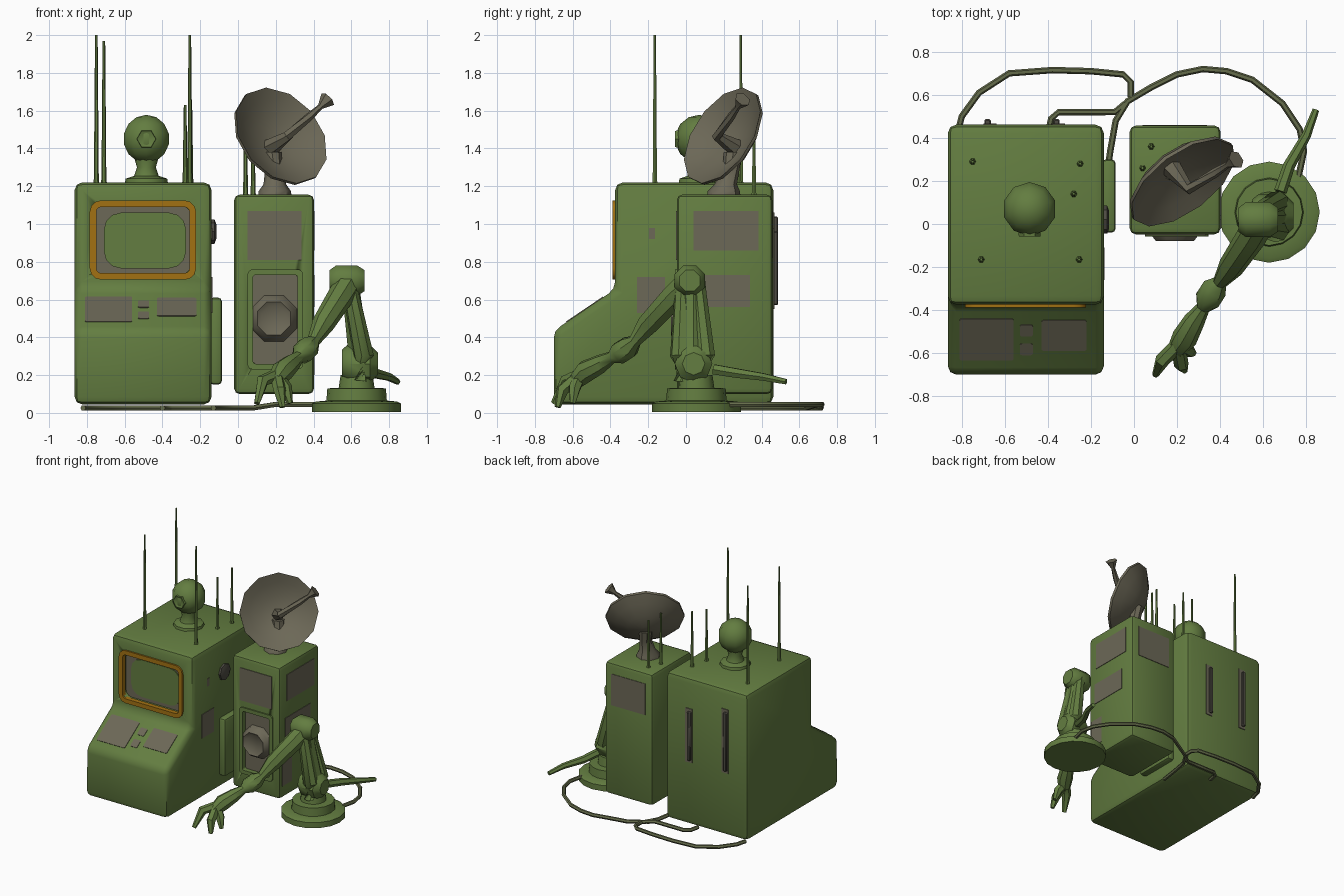
import bpy, bmesh, math
from mathutils import Vector, Matrix

def material(name, rgb):
    m = bpy.data.materials.new(name)
    m.diffuse_color = (*rgb, 1)
    return m

GREEN = material("olive green", (0.125, 0.205, 0.052))
GREY = material("warm grey", (0.150, 0.138, 0.095))
CABLE = material("drab olive", (0.130, 0.150, 0.070))
ORANGE = material("screen orange", (0.36, 0.165, 0.006))
DARK = material("dark grey", (0.075, 0.07, 0.055))

def finish(name, bm, mat, angle=40):
    bmesh.ops.recalc_face_normals(bm, faces=bm.faces)
    me = bpy.data.meshes.new(name)
    bm.to_mesh(me)
    bm.free()
    ob = bpy.data.objects.new(name, me)
    bpy.context.collection.objects.link(ob)
    me.materials.append(mat)
    bpy.ops.object.select_all(action='DESELECT')
    ob.select_set(True)
    bpy.context.view_layer.objects.active = ob
    bpy.ops.object.shade_smooth_by_angle(angle=math.radians(angle))
    return ob

def limb(name, pts, mat, sides=8, axis=None, angle=40, spin=0.0):
    """Rings of given radius swept through (x, y, z, r) points."""
    bm = bmesh.new()
    P = [Vector(p[:3]) for p in pts]
    rings = []
    for i, p in enumerate(P):
        t = Vector(axis) if axis else P[min(i + 1, len(P) - 1)] - P[max(i - 1, 0)]
        q = t.to_track_quat('Z', 'Y')
        rings.append([bm.verts.new(p + q @ Vector((pts[i][3] * math.cos(a), pts[i][3] * math.sin(a), 0)))
                      for a in (spin + math.tau * k / sides for k in range(sides))])
    for a, b in zip(rings, rings[1:]):
        for k in range(sides):
            bm.faces.new((a[k], a[(k + 1) % sides], b[(k + 1) % sides], b[k]))
    bm.faces.new(rings[0])
    bm.faces.new(rings[-1])
    return finish(name, bm, mat, angle)

def box(name, x, y, z, mat, bevel=0.0, seg=2):
    """Box from axis ranges with rounded edges."""
    bm = bmesh.new()
    bmesh.ops.create_cube(bm, size=1)
    for v in bm.verts:
        v.co = [r[0] + (c + 0.5) * (r[1] - r[0]) for r, c in zip((x, y, z), v.co)]
    if bevel:
        bmesh.ops.bevel(bm, geom=bm.edges[:], offset=bevel, segments=seg, affect='EDGES', profile=0.5)
    return finish(name, bm, mat)

def outline(x, z, r, n=3):
    """Rounded rectangle in the xz plane."""
    pts = []
    for cx, cz, a0 in ((x[1] - r, z[1] - r, 0), (x[0] + r, z[1] - r, 90),
                       (x[0] + r, z[0] + r, 180), (x[1] - r, z[0] + r, 270)):
        for k in range(n + 1):
            a = math.radians(a0 + 90 * k / n)
            pts.append((cx + r * math.cos(a), cz + r * math.sin(a)))
    return pts

def frame(name, x, z, w, r, y, mat):
    """Rounded ring facing -y, y = (front, back)."""
    bm = bmesh.new()
    out = outline(x, z, r)
    inn = outline((x[0] + w, x[1] - w), (z[0] + w, z[1] - w), max(r - w, 0.012))
    loops = [[bm.verts.new((a, yy, b)) for a, b in o]
             for o, yy in ((out, y[1]), (out, y[0]), (inn, y[0]), (inn, y[1]))]
    n = len(out)
    for a, b in zip(loops, loops[1:] + loops[:1]):
        for k in range(n):
            bm.faces.new((a[k], a[(k + 1) % n], b[(k + 1) % n], b[k]))
    return finish(name, bm, mat)

def slab(name, x, z, r, y, mat):
    """Rounded rectangle extruded between y[0] and y[1]."""
    bm = bmesh.new()
    o = outline(x, z, r)
    a, b = [[bm.verts.new((p, yy, q)) for p, q in o] for yy in y]
    bm.faces.new(a)
    bm.faces.new(b)
    for k in range(len(o)):
        j = (k + 1) % len(o)
        bm.faces.new((a[k], a[j], b[j], b[k]))
    return finish(name, bm, mat)

def cut(ob, cutter):
    m = ob.modifiers.new("recess", 'BOOLEAN')
    m.operation, m.object, m.solver = 'DIFFERENCE', cutter, 'EXACT'
    bpy.context.view_layer.objects.active = ob
    bpy.ops.object.modifier_apply(modifier=m.name)
    bpy.data.objects.remove(cutter)

# Console cabinet: side profile extruded across x, edges rounded
bm = bmesh.new()
prof = [(-0.70, 0.045), (-0.70, 0.435), (-0.375, 0.655), (-0.375, 1.22), (0.462, 1.22), (0.462, 0.045)]
f = bm.faces.new([bm.verts.new((-0.865, y, z)) for y, z in prof])
ext = bmesh.ops.extrude_face_region(bm, geom=[f])
bmesh.ops.translate(bm, vec=(0.725, 0, 0), verts=[v for v in ext["geom"] if isinstance(v, bmesh.types.BMVert)])
bmesh.ops.bevel(bm, geom=bm.edges[:], offset=0.04, segments=2, affect='EDGES', profile=0.5)
console = finish("console_cabinet", bm, GREEN)
cut(console, slab("screen_cutter", (-0.76, -0.25), (0.735, 1.095), 0.05, (-0.5, -0.32), GREEN))

# Screen
frame("screen_frame", (-0.785, -0.222), (0.705, 1.125), 0.035, 0.06, (-0.388, -0.35), ORANGE)
slab("screen_surround", (-0.76, -0.25), (0.735, 1.095), 0.04, (-0.33, -0.31), GREY)
slab("screen_glass", (-0.71, -0.275), (0.765, 1.06), 0.09, (-0.338, -0.32), GREEN)

# Control panels on the sloping desk
slope = Matrix.Translation((0, -0.5375, 0.545)) @ Matrix.Rotation(math.radians(-55.9), 4, 'X')
for i, (x, z) in enumerate((((-0.81, -0.56), (-0.115, 0.12)), ((-0.43, -0.22), (-0.06, 0.11)),
                            ((-0.53, -0.47), (0.02, 0.085)), ((-0.53, -0.47), (-0.085, -0.02)))):
    slab(f"desk_panel_{i}", x, z, 0.01, (-0.004, 0.004), GREY).matrix_world = slope

# Console side fittings
box("side_box", (-0.15, -0.085), (-0.04, 0.30), (0.15, 0.61), GREEN, 0.02)
box("side_patch_large", (-0.145, -0.136), (-0.26, -0.11), (0.53, 0.72), GREY)
box("side_patch_small", (-0.145, -0.136), (-0.195, -0.165), (0.92, 0.98), GREY)
limb("side_knob", [(-0.15, 0.02, 0.96, 0.065), (-0.125, 0.02, 0.96, 0.065), (-0.115, 0.02, 0.96, 0.04)], DARK)

# Rear vents
for x, top in ((-0.35, 0.98), (-0.67, 1.06)):
    box("rear_vent", (x - 0.03, x + 0.03), (0.455, 0.468), (0.55, top), GREY)
    box("rear_vent_bar", (x - 0.025, x + 0.005), (0.455, 0.487), (0.57, top - 0.02), DARK, 0.006, 1)

# Round sensor on the console roof
limb("sensor_neck", [(-0.485, 0.07, 1.21, 0.115), (-0.485, 0.07, 1.24, 0.11), (-0.485, 0.07, 1.255, 0.065),
                     (-0.485, 0.07, 1.30, 0.05), (-0.485, 0.07, 1.37, 0.07)], GREEN, 10)
bm = bmesh.new()
bmesh.ops.create_uvsphere(bm, u_segments=10, v_segments=7, radius=0.128, matrix=Matrix.Translation((-0.485, 0.07, 1.45)))
finish("sensor_ball", bm, GREEN)
limb("sensor_eye", [(-0.485, 0, 1.45, 0.055), (-0.485, -0.058, 1.45, 0.05), (-0.485, -0.05, 1.45, 0.03)],
     GREEN, 6, axis=(0, -1, 0))

# Antennas
for i, (x, y, z0, z1) in enumerate(((-0.75, 0.29, 1.2, 2.0), (-0.71, -0.165, 1.2, 1.97), (-0.255, -0.165, 1.2, 2.0),
                                    (-0.28, 0.14, 1.2, 1.63), (-0.25, 0.28, 1.2, 1.66),
                                    (0.08, 0.36, 1.13, 1.53), (0.04, 0.26, 1.13, 1.56))):
    limb(f"antenna_{i}", [(x, y, z0, 0.018), (x, y, z0 + 0.04, 0.013), (x, y, z1, 0.007)], GREEN, 6)

# Transmitter cabinet with front recess
tower = box("tower_cabinet", (-0.02, 0.402), (-0.048, 0.457), (0.10, 1.155), GREEN, 0.028)
cut(tower, slab("tower_cutter", (0.07, 0.325), (0.25, 0.74), 0.03, (-0.2, -0.01), GREEN))
frame("recess_frame", (0.05, 0.345), (0.23, 0.76), 0.03, 0.028, (-0.058, -0.02), GREEN)
slab("recess_back", (0.075, 0.32), (0.255, 0.735), 0.03, (-0.018, -0.005), GREY)
limb("tower_dial", [(0.19, 0.0, 0.50, 0.14), (0.19, -0.05, 0.50, 0.12), (0.19, -0.08, 0.50, 0.095),
                    (0.19, -0.065, 0.50, 0.07)], GREY, 8, axis=(0, -1, 0), spin=math.pi / 8)
box("tower_front_panel", (0.05, 0.335), (-0.053, -0.044), (0.81, 1.07), GREY)
box("tower_back_panel", (0.04, 0.34), (0.453, 0.461), (0.82, 1.07), GREY)
box("tower_side_panel", (0.398, 0.406), (0.04, 0.385), (0.86, 1.07), GREY)
box("tower_side_patch", (0.398, 0.406), (0.02, 0.34), (0.56, 0.73), GREY)
box("tower_low_patch", (0.398, 0.406), (-0.02, 0.1), (0.2, 0.42), GREY)

# Dish, pedestal and bent feed arm
n = Vector((0.53, -0.71, 0.47)).normalized()
c = Vector((0.225, 0.197, 1.465))
limb("dish", [(*(c + n * d), r) for d, r in ((-0.125, 0.03), (-0.10, 0.13), (-0.055, 0.22), (-0.01, 0.287), (0.008, 0.287),
                                             (-0.035, 0.22), (-0.08, 0.13), (-0.10, 0.03))], GREY, 12, axis=n)
limb("dish_pedestal", [(0.195, 0.2, 1.14, 0.09), (0.195, 0.2, 1.175, 0.085), (0.195, 0.21, 1.21, 0.06),
                       (0.19, 0.24, 1.30, 0.045), (0.18, 0.25, 1.38, 0.05)], GREY, 8, axis=(0, 0, 1))
limb("dish_feed", [(0.165, 0.27, 1.40, 0.05), (0.26, 0.165, 1.465, 0.028), (0.38, 0.24, 1.57, 0.022),
                   (0.435, 0.275, 1.62, 0.015), (0.475, 0.30, 1.66, 0.045)], GREY, 6)

# Robot arm base
limb("arm_base", [(0.628, 0.055, z, r) for z, r in ((0.005, 0.235), (0.05, 0.235), (0.06, 0.215), (0.065, 0.16),
                                                    (0.13, 0.155), (0.132, 0.095), (0.20, 0.085))], GREEN, 16, axis=(0, 0, 1))
limb("shoulder_joint", [(0.55, 0.04, 0.26, 0.075), (0.58, 0.04, 0.26, 0.1), (0.70, 0.04, 0.26, 0.1),
                        (0.74, 0.04, 0.26, 0.06)], GREEN, 8, axis=(1, 0, 0))
# Twin upper links and elbow
for y in (-0.03, 0.1):
    limb("upper_link", [(0.65, y, 0.17, 0.035), (0.665, y, 0.30, 0.055), (0.60, y * 0.7, 0.62, 0.042),
                        (0.585, y * 0.6, 0.72, 0.04)], GREEN, 8)
limb("upper_arm", [(0.66, 0.035, 0.25, 0.07), (0.61, 0.03, 0.55, 0.05), (0.58, 0.02, 0.70, 0.06)], GREEN, 8)
limb("elbow_joint", [(0.485, 0.02, 0.70, 0.06), (0.52, 0.02, 0.70, 0.088), (0.63, 0.02, 0.70, 0.088),
                     (0.67, 0.02, 0.70, 0.06)], GREEN, 8, axis=(1, 0, 0), spin=math.pi / 8)
# Forearm, wrist and three-fingered claw
limb("forearm", [(0.585, 0.01, 0.69, 0.07), (0.545, -0.06, 0.62, 0.07), (0.45, -0.2, 0.47, 0.06),
                 (0.40, -0.27, 0.38, 0.035), (0.375, -0.3, 0.35, 0.06), (0.34, -0.355, 0.315, 0.06),
                 (0.32, -0.39, 0.295, 0.033), (0.28, -0.45, 0.26, 0.05), (0.235, -0.53, 0.22, 0.06),
                 (0.20, -0.58, 0.17, 0.045)], GREEN, 8)
for tip, mid in (((0.10, -0.70, 0.05), (0.13, -0.635, 0.17)), ((0.235, -0.68, 0.03), (0.22, -0.655, 0.12)),
                 ((0.275, -0.60, 0.05), (0.255, -0.59, 0.13))):
    limb("claw_finger", [(0.205, -0.56, 0.20, 0.035), (*mid, 0.034), (*tip, 0.016)], GREEN, 6)
limb("arm_lever", [(0.68, 0.15, 0.23, 0.03), (0.72, 0.27, 0.21, 0.028), (0.80, 0.41, 0.19, 0.022),
                   (0.845, 0.53, 0.165, 0.016)], GREEN, 6)

# Floor cables
cables = {
    "arm_cable": [(0.76, 0.2), (0.79, 0.34), (0.77, 0.44), (0.69, 0.56), (0.55, 0.67), (0.43, 0.71), (0.32, 0.72),
                  (0.20, 0.695), (0.08, 0.635), (-0.03, 0.57), (-0.085, 0.48), (-0.11, 0.34), (-0.13, 0.2)],
    "outer_cable": [(-0.82, 0.42), (-0.80, 0.50), (-0.72, 0.61), (-0.58, 0.70), (-0.38, 0.715), (-0.2, 0.71),
                    (-0.05, 0.695), (-0.015, 0.66), (-0.015, 0.59)],
    "inner_cable": [(-0.40, 0.42), (-0.385, 0.49), (-0.35, 0.52), (-0.2, 0.52), (-0.09, 0.52), (-0.04, 0.56)],
}
for name, path in cables.items():
    limb(name, [(x, y, 0.045 if name == "arm_cable" and x > 0.1 else 0.026, 0.015) for x, y in path], CABLE, 6)
